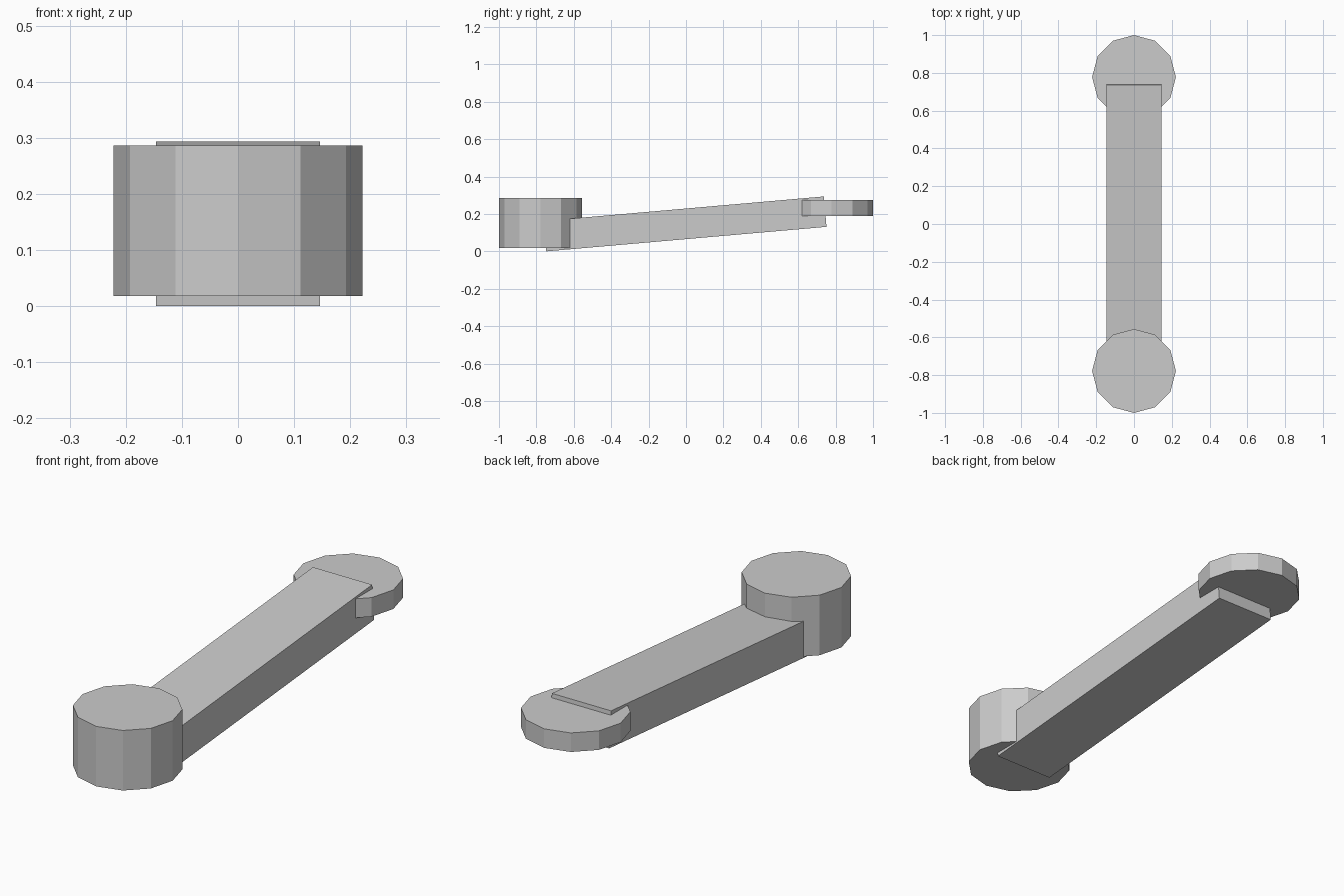
import bpy
from math import radians

if "Cube" in bpy.data.objects:
    bpy.data.objects.remove(bpy.data.objects["Cube"])


def disc(name, y, z0, z1, radius=0.222):
    # Twelve-sided flat-faced cylinder between two heights
    bpy.ops.mesh.primitive_cylinder_add(
        vertices=12, radius=radius, depth=z1 - z0, location=(0, y, (z0 + z1) / 2))
    bpy.context.object.name = name


# Thick front hub and thin rear hub
disc("front_hub", -0.778, 0.018, 0.286)
disc("rear_hub", 0.778, 0.19, 0.275)

# Sloping bar joining the hubs
bpy.ops.mesh.primitive_cube_add(
    size=1, location=(0, -0.005, 0.147), rotation=(radians(5), 0, 0))
bar = bpy.context.object
bar.name = "connecting_bar"
bar.scale = (0.292, 1.504, 0.163)
